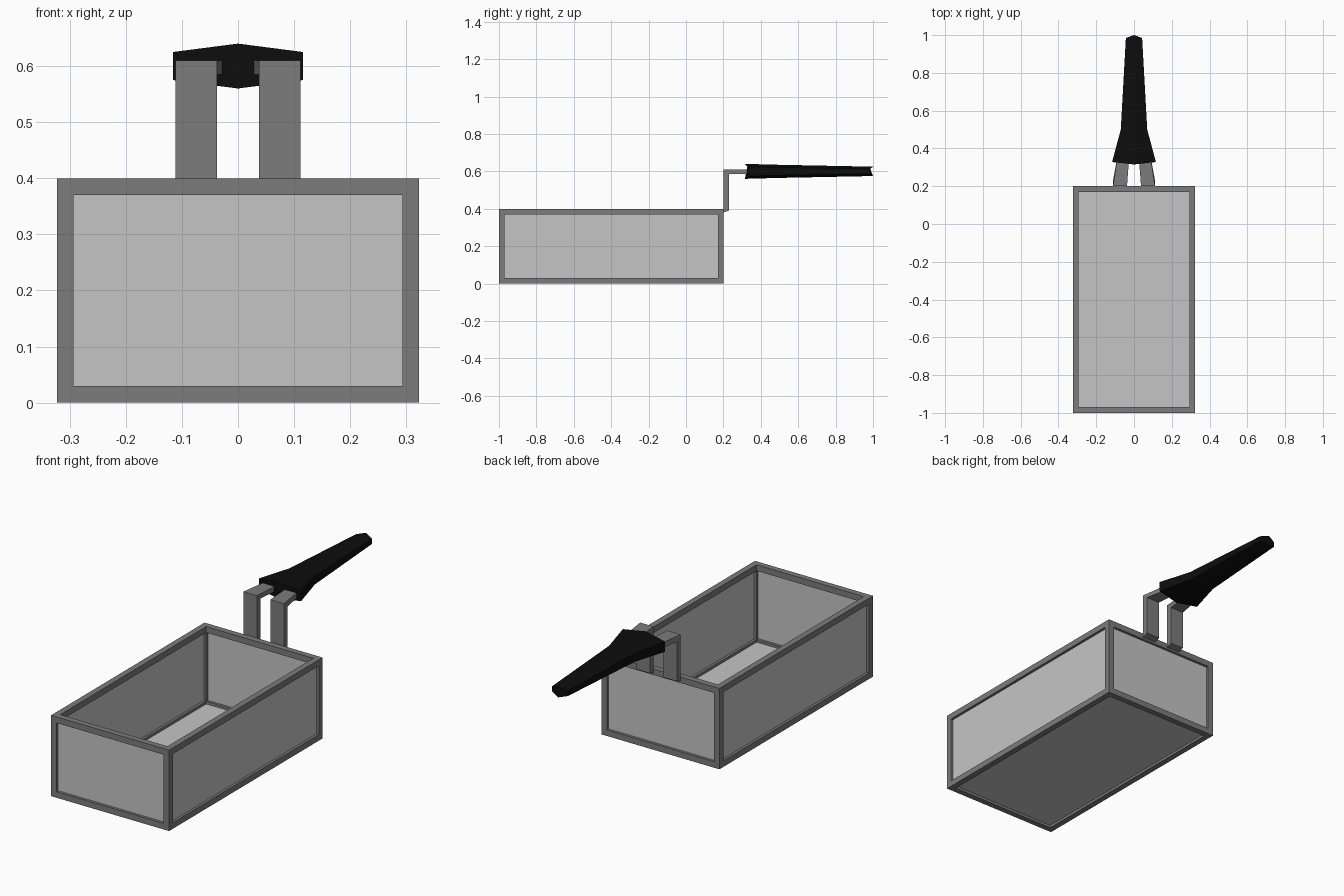
import bpy, bmesh

cube = bpy.data.objects.get("Cube")
if cube:
    bpy.data.objects.remove(cube, do_unlink=True)


def material(name, value):
    mat = bpy.data.materials.new(name)
    mat.use_nodes = True
    colour = (value, value, value, 1)
    mat.diffuse_color = colour
    mat.node_tree.nodes["Principled BSDF"].inputs["Base Color"].default_value = colour
    return mat


FRAME = material("dark grey steel", 0.2)
PANEL = material("light grey mesh", 0.56)
GRIP = material("black rubber", 0.004)


def finish(name, bm, mat):
    bmesh.ops.recalc_face_normals(bm, faces=bm.faces[:])
    mesh = bpy.data.meshes.new(name)
    bm.to_mesh(mesh)
    bm.free()
    mesh.materials.append(mat)
    obj = bpy.data.objects.new(name, mesh)
    bpy.context.collection.objects.link(obj)
    return obj


def box(name, low, high, mat):
    bm = bmesh.new()
    bmesh.ops.create_cube(bm, size=1)
    for v in bm.verts:
        v.co = [(a + b) / 2 + c * (b - a) for a, b, c in zip(low, high, v.co)]
    return finish(name, bm, mat)


def loft(name, rings, mat):
    """Skin matching rings of points and cap both ends."""
    bm = bmesh.new()
    loops = [[bm.verts.new(p) for p in ring] for ring in rings]
    for a, b in zip(loops, loops[1:]):
        for i in range(len(a)):
            j = (i + 1) % len(a)
            bm.faces.new((a[i], a[j], b[j], b[i]))
    bm.faces.new(loops[0])
    bm.faces.new(loops[-1])
    return finish(name, bm, mat)


# Basket dimensions
W, FRONT, BACK, H = 0.323, -1.0, 0.2, 0.4
BAR, THIN = 0.03, 0.002
MID = BAR / 2

# Bar frame: uprights, side rails and end rails
for side, s in (("left", 1), ("right", -1)):
    x0, x1 = sorted((s * W, s * (W - BAR)))
    for end, y in (("front", FRONT), ("back", BACK - BAR)):
        box(f"{end}_{side}_post", (x0, y, 0), (x1, y + BAR, H), FRAME)
    for level, z in (("bottom", 0), ("top", H - BAR)):
        box(f"{level}_{side}_rail", (x0, FRONT + BAR, z), (x1, BACK - BAR, z + BAR), FRAME)
for end, y in (("front", FRONT), ("back", BACK - BAR)):
    for level, z in (("bottom", 0), ("top", H - BAR)):
        box(f"{level}_{end}_rail", (BAR - W, y, z), (W - BAR, y + BAR, z + BAR), FRAME)

# Recessed panels in the middle of the bars
for side, x in (("left", W - MID), ("right", MID - W)):
    box(f"{side}_panel", (x - THIN, FRONT + MID, MID), (x + THIN, BACK - MID, H - MID), PANEL)
for end, y in (("front", FRONT + MID), ("back", BACK - MID)):
    box(f"{end}_panel", (MID - W, y - THIN, MID), (W - MID, y + THIN, H - MID), PANEL)
box("floor_panel", (MID - W, FRONT + MID, MID - THIN), (W - MID, BACK - MID, MID + THIN), PANEL)

# Bent brackets that lean together towards the grip
path = [  # y, outer and inner z, inward lean
    (0.2, 0.38, 0.23, 0.39, 0),
    (0.2, 0.61, 0.23, 0.585, 0),
    (0.35, 0.61, 0.35, 0.585, 0.022),
]
for side, s in (("left", 1), ("right", -1)):
    rings = []
    for ya, za, yb, zb, lean in path:
        a, b = s * (0.037 - lean / 2), s * (0.111 - lean)
        rings.append([(a, ya, za), (b, ya, za), (b, yb, zb), (a, yb, zb)])
    loft(f"{side}_bracket", rings, FRAME)

# Six-sided tapered grip
Z = 0.6
rings = []
for y_mid, y_edge, half, peak, edge in (
    (0.315, 0.328, 0.116, 0.04, 0.025),
    (0.5, 0.5, 0.07, 0.035, 0.021),
    (1.0, 0.985, 0.043, 0.025, 0.013),
):
    rings.append([
        (0, y_mid, Z + peak), (half, y_edge, Z + edge), (half, y_edge, Z - edge),
        (0, y_mid, Z - peak), (-half, y_edge, Z - edge), (-half, y_edge, Z + edge),
    ])
loft("grip", rings, GRIP)
